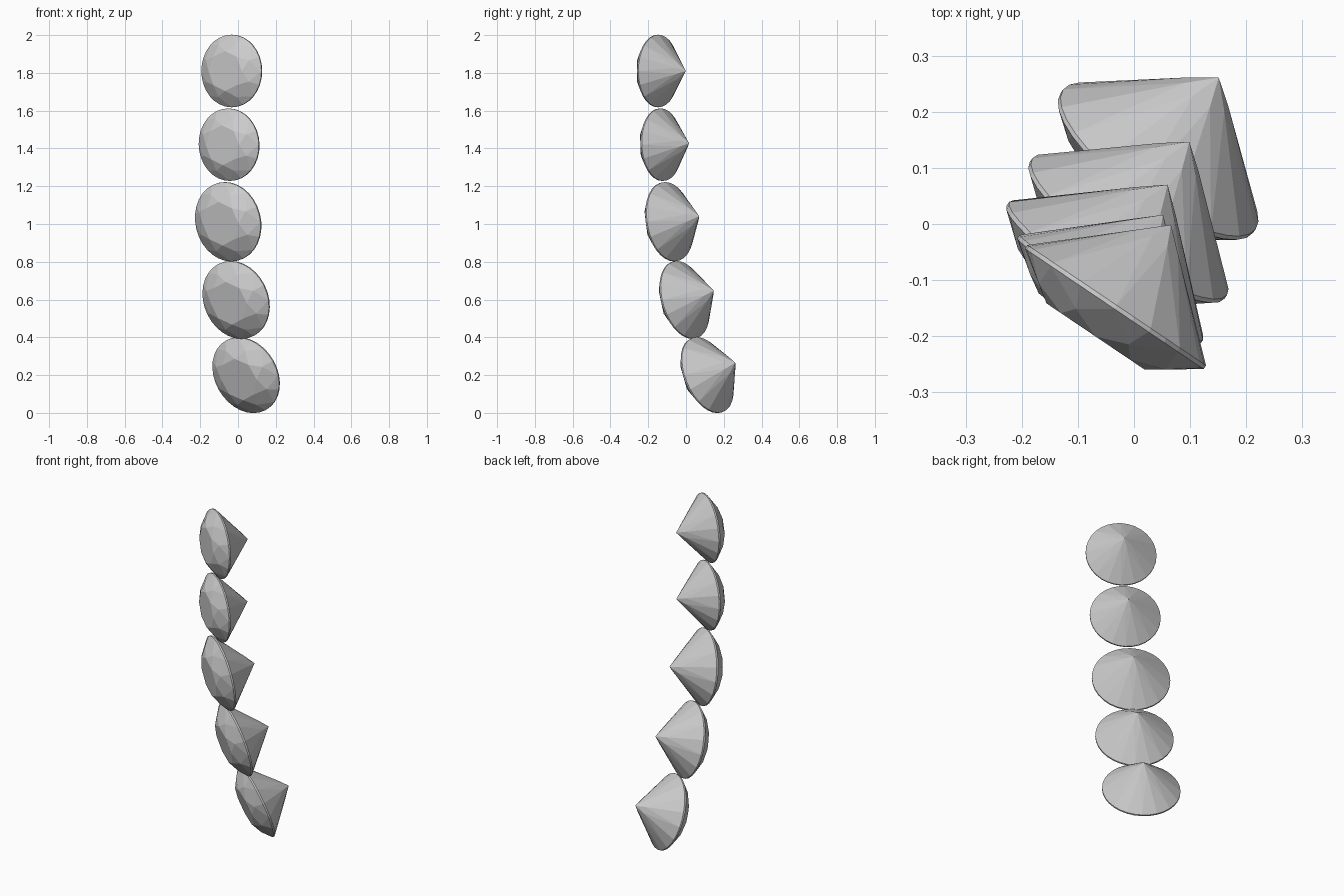
import bpy
from math import sin, cos, pi
from mathutils import Vector

if "Cube" in bpy.data.objects:
    bpy.data.objects.remove(bpy.data.objects["Cube"])

TABLE, CROWN, GIRDLE, PAVILION = 0.55, 0.33, 0.02, 0.92   # proportions for radius 1
STAR, LOWER = 0.77, 0.22                                  # facet tip radii


def polar(r, a, z):
    return Vector((r * cos(a), r * sin(a), z))


def brilliant(name, centre, facing, radius):
    """Round brilliant cut: table, stars, kites, girdle and pavilion facets."""
    verts, faces = [], []

    def ring(n, r, z, offset=0.0):
        start = len(verts)
        verts.extend(polar(r, 2 * pi * i / n + offset, z) for i in range(n))
        return lambda i: start + i % n

    step = pi / 8
    # tip heights keep the kite and main facets planar
    star_z = GIRDLE + (CROWN - GIRDLE) * (1 - STAR * cos(step)) / (1 - TABLE)
    low_z = -GIRDLE - (PAVILION - GIRDLE) * (1 - LOWER * cos(step))
    table = ring(8, TABLE, CROWN)
    star = ring(8, STAR, star_z, step)
    top = ring(32, 1, GIRDLE)
    bottom = ring(32, 1, -GIRDLE)
    low = ring(8, LOWER, low_z, step)
    culet = len(verts)
    verts.append(Vector((0, 0, -PAVILION)))

    faces.append([table(i) for i in range(8)])
    for i in range(8):
        g = 4 * i
        faces.append([table(i), star(i), table(i + 1)])                # star
        faces.append([table(i), star(i - 1), top(g), star(i)])         # kite
        faces.append([star(i), top(g), top(g + 1), top(g + 2)])        # upper girdle
        faces.append([star(i), top(g + 2), top(g + 3), top(g + 4)])
        faces.append([low(i), bottom(g + 2), bottom(g + 1), bottom(g)])  # lower girdle
        faces.append([low(i), bottom(g + 4), bottom(g + 3), bottom(g + 2)])
        faces.append([culet, low(i), bottom(g), low(i - 1)])           # pavilion main
    for i in range(32):
        faces.append([top(i), bottom(i), bottom(i + 1), top(i + 1)])   # girdle band

    mesh = bpy.data.meshes.new(name)
    turn = Vector(facing).to_track_quat('Z', 'Y')
    mesh.from_pydata([turn @ (v * radius) for v in verts], [], faces)
    mesh.update()
    obj = bpy.data.objects.new(name, mesh)
    obj.location = centre
    bpy.context.collection.objects.link(obj)


# Curved drop of five stones: centre, table direction, radius
stones = [
    ((-0.033, -0.148, 1.810), (-0.56, -0.83, 0.00), 0.192),
    ((-0.047, -0.130, 1.420), (-0.56, -0.83, -0.04), 0.192),
    ((-0.052, -0.087, 1.012), (-0.57, -0.80, -0.15), 0.212),
    ((-0.010, -0.008, 0.598), (-0.555, -0.79, -0.25), 0.212),
    ((0.043, 0.112, 0.200), (-0.555, -0.765, -0.335), 0.212),
]
for k, (centre, facing, radius) in enumerate(stones, 1):
    brilliant(f"cut_stone_{k}", centre, facing, radius)
